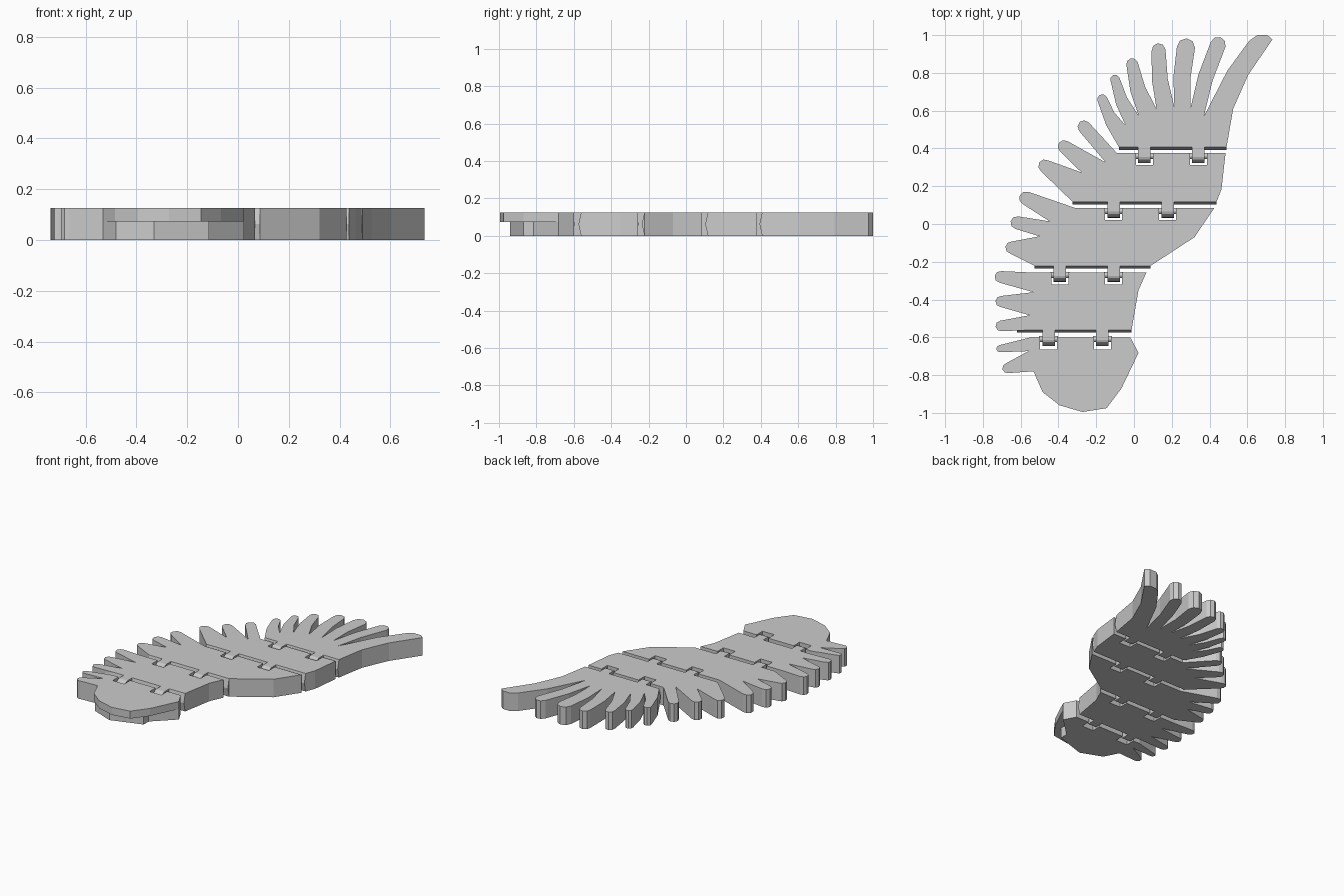
import bpy
import bmesh
import math
from mathutils import Vector

cube = bpy.data.objects.get("Cube")
if cube:
    bpy.data.objects.remove(cube, do_unlink=True)

THICK = .125        # thickness of the whole wing
LEDGE = .073        # underside of the overhanging root cap
SPACING = .285      # distance between the two knuckles of a joint
KNUCKLE = .066      # knuckle width
SLOT = .09          # slot width
SLOPE = .007        # half depth of the ridged joint edge

grey = bpy.data.materials.new("plain grey")
grey.use_nodes = True
grey.diffuse_color = (.6, .6, .6, 1)
grey.node_tree.nodes["Principled BSDF"].inputs["Base Color"].default_value = grey.diffuse_color


def prism(name, points, offset):
    """Extrude a closed ring of 3D points by an offset into a solid object."""
    bm = bmesh.new()
    face = bm.faces.new([bm.verts.new(p) for p in points])
    result = bmesh.ops.extrude_face_region(bm, geom=[face], use_keep_orig=True)
    moved = [v for v in result["geom"] if isinstance(v, bmesh.types.BMVert)]
    bmesh.ops.translate(bm, verts=moved, vec=offset)
    bmesh.ops.recalc_face_normals(bm, faces=bm.faces)
    mesh = bpy.data.meshes.new(name)
    bm.to_mesh(mesh)
    bm.free()
    mesh.materials.append(grey)
    obj = bpy.data.objects.new(name, mesh)
    bpy.context.collection.objects.link(obj)
    return obj


def slab(name, outline, bottom, top):
    """Flat plate with the given outline."""
    ring = [Vector((x, y, bottom)) for x, y in outline]
    return prism(name, ring, Vector((0, 0, top - bottom)))


def bar(name, profile, left, right):
    """Bar along x with a (y, z) profile."""
    ring = [Vector((left, y, z)) for y, z in profile]
    return prism(name, ring, Vector((right - left, 0, 0)))


def feather(start, tip, radius, end, bow):
    """Outline of one round-tipped feather, from notch to notch."""
    start, tip, end = Vector(start), Vector(tip), Vector(end)
    along = (tip - (start + end) / 2).normalized()
    side = Vector((along.y, -along.x))
    if side.dot(start - end) < 0:
        side = -side
    arc = []
    for step in range(5):
        a = math.pi * step / 4
        arc.append(tip + radius * (side * math.cos(a) + along * math.sin(a)))
    shift = side * -bow
    rise = (start + arc[0]) / 2 + shift
    fall = (end + arc[-1]) / 2 + shift
    middle = [rise] + arc + [fall] if bow else arc
    return middle + [end]


def slots(y, centre):
    """Two rectangular hinge slots cut into a top edge, right to left."""
    points = []
    for x in (centre + SPACING / 2, centre - SPACING / 2):
        r, l, low = x + SLOT / 2, x - SLOT / 2, y - .065
        points += [(r, y), (r, low), (l, low), (l, y)]
    return points


def outline(lead, joint, notch, feathers, bow=0):
    """Leading edge, slotted top edge, then feathers down to the joint."""
    points = [Vector(p) for p in lead]
    if joint is not None:
        points += [Vector(p) for p in slots(lead[-1][1], joint)]
    points.append(Vector(notch))
    for tip, radius, end in feathers:
        points += feather(points[-1], tip, radius, end, bow)
    return points


def hinge(name, y, left, right, centre):
    """Ridged lower edge with two rounded knuckles and their pins."""
    mid = THICK / 2
    bar(name + "_ridge", [(y + SLOPE, 0), (y - SLOPE, mid), (y + SLOPE, THICK)], left, right)
    profile = [(y + .02, 0), (y + .02, THICK)]
    for step in range(9):
        a = math.pi * (.5 - step / 8)
        profile.append((y - .045 - .033 * math.cos(a), mid + mid * math.sin(a)))
    circle = [(y - .04 + .016 * math.cos(k * math.pi / 6),
               mid + .016 * math.sin(k * math.pi / 6)) for k in range(12)]
    for label, x in (("right", centre - SPACING / 2), ("left", centre + SPACING / 2)):
        bar(name + "_knuckle_" + label, profile, x - KNUCKLE / 2, x + KNUCKLE / 2)
        bar(name + "_pin_" + label, circle, x - SLOT / 2 - .005, x + SLOT / 2 + .005)


# Wing tip, with the long leading feather
tip_lead = [(.49, .407), (.525, .61), (.605, .79), (.733, .977), (.706, 1),
            (.653, 1), (.61, .97), (.495, .813)]
tip_feathers = [
    ((.445, .95), .041, (.3, .617)),
    ((.275, .935), .048, (.214, .617)),
    ((.13, .92), .037, (.12, .607)),
    ((-.01, .847), .031, (.024, .575)),
    ((-.1, .765), .025, (-.045, .522)),
    ((-.168, .66), .027, (-.08, .407)),
]
slab("wing_tip", outline(tip_lead, None, (.37, .57), tip_feathers, .012), 0, THICK)
hinge("tip_hinge", .4, -.08, .49, .198)

# Outer section
outer_feathers = [
    ((-.265, .515), .034, (-.15, .326)),
    ((-.37, .41), .034, (-.278, .273)),
    ((-.472, .307), .035, (-.325, .117)),
]
outer_lead = [(.437, .117), (.463, .184), (.485, .377)]
slab("outer_section", outline(outer_lead, .198, (-.092, .377), outer_feathers), 0, THICK)
hinge("outer_hinge", .11, -.325, .437, .035)

# Middle section
middle_feathers = [
    ((-.572, .137), .036, (-.447, .014)),
    ((-.62, .007), .034, (-.5, -.065)),
    ((-.648, -.125), .033, (-.526, -.222)),
]
middle_lead = [(.087, -.222), (.32, -.07), (.426, .086)]
slab("middle_section", outline(middle_lead, .035, (-.315, .086), middle_feathers), 0, THICK)
hinge("middle_hinge", -.229, -.526, .087, -.25)

# Inner section
inner_feathers = [
    ((-.707, -.28), .031, (-.532, -.361)),
    ((-.705, -.41), .029, (-.553, -.483)),
    ((-.705, -.54), .028, (-.55, -.561)),
]
inner_lead = [(-.013, -.561), (.024, -.35), (.066, -.256)]
slab("inner_section", outline(inner_lead, -.25, (-.56, -.256), inner_feathers), 0, THICK)
hinge("inner_hinge", -.568, -.62, -.013, -.31)

# Root: a rounded cap overhanging a smaller base
root_feathers = [
    ((-.71, -.66), .019, (-.558, -.673)),
    ((-.67, -.763), .027, (-.532, -.78)),
]
shoulder = [(.024, -.682), (-.02, -.6)]
cap_lead = [(-.484, -.89), (-.394, -.96), (-.272, -.995), (-.145, -.975), (-.066, -.87)]
base_lead = [(-.48, -.88), (-.33, -.94), (-.115, -.87), (-.115, -.815)]
for name, lead, low, high in (("root_cap", cap_lead, LEDGE, THICK),
                              ("root_base", base_lead, 0, LEDGE)):
    slab(name, outline(lead + shoulder, -.31, (-.548, -.6), root_feathers), low, high)
